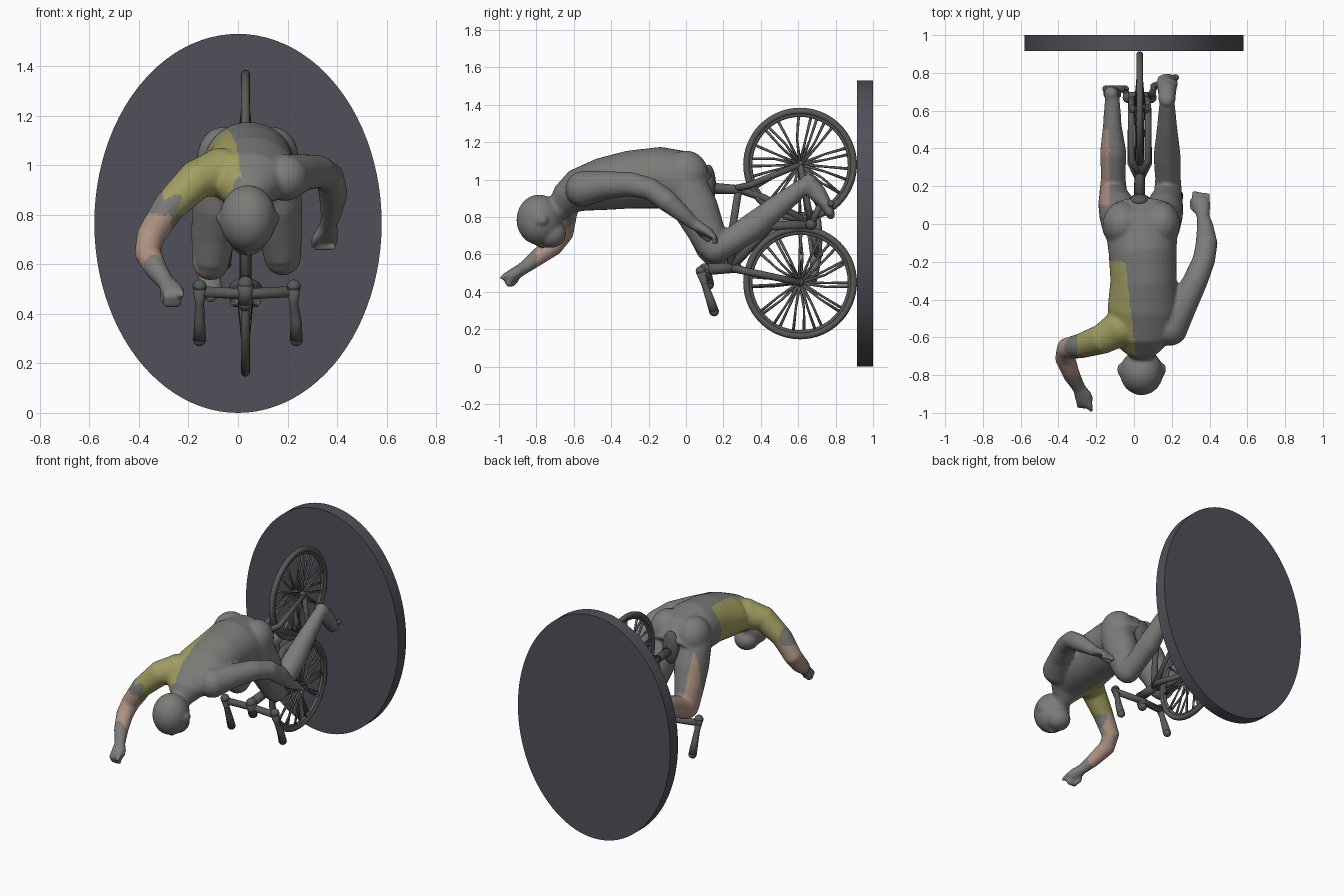
import bpy, bmesh, math, random
from mathutils import Vector, Matrix

if "Cube" in bpy.data.objects:
    bpy.data.objects.remove(bpy.data.objects["Cube"])

random.seed(4)
X0 = 0.03  # centre plane of the bicycle


def mat(name, col):
    m = bpy.data.materials.new(name)
    m.diffuse_color = (*col, 1)
    m.use_nodes = True
    m.node_tree.nodes["Principled BSDF"].inputs["Base Color"].default_value = m.diffuse_color
    return m


grey = mat("body_grey", (0.2, 0.2, 0.19))
yellow = mat("yellow_patch", (0.36, 0.34, 0.12))
skin = mat("skin_patch", (0.42, 0.29, 0.23))
dark = mat("bike_dark", (0.1, 0.1, 0.095))
slate = mat("disc_slate", (0.08, 0.083, 0.1))


def add_object(name, bm, material):
    me = bpy.data.meshes.new(name)
    bmesh.ops.recalc_face_normals(bm, faces=bm.faces)
    bm.to_mesh(me)
    bm.free()
    for p in me.polygons:
        p.use_smooth = True
    ob = bpy.data.objects.new(name, me)
    bpy.context.collection.objects.link(ob)
    me.materials.append(material)
    return ob


def loft(bm, stations, n=20):
    """Closed tube through (x, y, z, side radius, depth radius)."""
    pts = [Vector(s[:3]) for s in stations]
    rings = []
    for i, s in enumerate(stations):
        t = (pts[min(i + 1, len(pts) - 1)] - pts[max(i - 1, 0)]).normalized()
        ref = Vector((1, 0, 0)) if abs(t.x) < 0.93 else Vector((0, 1, 0))
        side = (ref - t * t.dot(ref)).normalized()
        up = t.cross(side)
        ra, rb = s[3], s[-1]
        rings.append([bm.verts.new(pts[i] + side * ra * math.cos(a) + up * rb * math.sin(a))
                      for a in (2 * math.pi * k / n for k in range(n))])
    for a, b in zip(rings, rings[1:]):
        for k in range(n):
            bm.faces.new((a[k], a[(k + 1) % n], b[(k + 1) % n], b[k]))
    bm.faces.new(rings[0][::-1])
    bm.faces.new(rings[-1])


def ball(bm, c, r):
    r = r if isinstance(r, tuple) else (r, r, r)
    m = Matrix.Translation(c) @ Matrix.Diagonal((*r, 1))
    bmesh.ops.create_uvsphere(bm, u_segments=24, v_segments=14, radius=1, matrix=m)


def limb(bm, stations):
    """Loft with rounded ends."""
    loft(bm, stations)
    for s in (stations[0], stations[-1]):
        ball(bm, s[:3], min(s[3], s[-1]))


# ---- Rider ----
bm = bmesh.new()
# torso, hips and neck
loft(bm, [(.04, -.74, .81, .06), (.04, -.68, .85, .07, .07), (.04, -.64, .895, .12, .09),
          (.04, -.58, .94, .17, .115), (.045, -.45, .975, .185, .14), (.05, -.3, 1.0, .175, .155),
          (.045, -.14, 1.01, .18, .165), (.04, -.01, .99, .195, .165), (.04, .06, .93, .19, .13)], 32)
for x in (-.06, .14):  # buttocks
    ball(bm, (x, .0, 1.03), (.105, .12, .125))
# head, jaw, nose, ears
ball(bm, (.04, -.785, .785), (.115, .122, .135))
ball(bm, (.04, -.72, .71), (.08, .08, .075))
ball(bm, (.04, -.77, .65), (.016, .03, .02))
for x in (-.075, .155):
    ball(bm, (x, -.77, .785), (.014, .035, .025))
# legs and feet
limb(bm, [(.135, -.01, 1.0, .11), (.155, .055, .84, .105, .12), (.17, .11, .72, .09, .1),
          (.18, .15, .63, .075, .085)])
limb(bm, [(.18, .15, .63, .075, .08), (.18, .24, .67, .068, .07), (.175, .36, .75, .072, .075),
          (.175, .5, .865, .055, .06), (.175, .63, .965, .042, .045)])
limb(bm, [(.175, .655, .99, .045, .04), (.175, .70, .93, .048, .05), (.175, .745, .87, .058, .035),
          (.175, .775, .81, .05, .024)])
limb(bm, [(-.06, -.01, 1.0, .11), (-.08, .055, .84, .105, .12), (-.1, .11, .72, .09, .1),
          (-.11, .15, .61, .075, .085)])
limb(bm, [(-.11, .15, .61, .075, .08), (-.11, .25, .65, .065, .07), (-.11, .38, .7, .07),
          (-.115, .52, .74, .05), (-.115, .66, .765, .04)])
limb(bm, [(-.12, .69, .78, .038, .035), (-.12, .69, .7, .042, .042), (-.115, .695, .58, .05, .03),
          (-.11, .68, .47, .045, .025)])
# resting arm
limb(bm, [(.19, -.55, .95, .095), (.26, -.43, .97, .075), (.325, -.3, .975, .066),
          (.37, -.19, .95, .06), (.385, -.1, .885, .058), (.375, 0, .8, .042), (.365, .04, .765, .034)])
limb(bm, [(.365, .04, .765, .034), (.36, .09, .735, .045, .028), (.355, .125, .715, .042, .026)])
for i, x in enumerate((.322, .344, .366, .388)):
    limb(bm, [(x, .11, .72, .016), (x, .155, .69, .015), (x - .005, .165 - .006 * i, .665, .013)])
limb(bm, [(.345, .06, .74, .02), (.31, .09, .70, .017), (.305, .12, .675, .014)])
# raised arm
limb(bm, [(-.07, -.55, .97, .1), (-.17, -.61, .94, .08), (-.28, -.645, .83, .066),
          (-.355, -.66, .71, .058), (-.365, -.71, .645, .054), (-.33, -.8, .58, .045),
          (-.29, -.87, .525, .034)])
limb(bm, [(-.29, -.87, .525, .034), (-.27, -.91, .5, .046, .034), (-.255, -.94, .48, .044, .034)])
for x in (-.292, -.27, -.248):
    limb(bm, [(x, -.93, .50, .017), (x + .005, -.965, .47, .017), (x + .005, -.945, .44, .016)])
limb(bm, [(-.24, -.93, .5, .017), (-.232, -.965, .49, .015), (-.228, -.985, .475, .013)])
limb(bm, [(-.29, -.9, .5, .02), (-.3, -.91, .46, .017), (-.28, -.93, .44, .015)])

raw = add_object("rider_raw", bm, grey)
rm = raw.modifiers.new("fuse", 'REMESH')
rm.mode = 'VOXEL'
rm.voxel_size = 0.01
sm = raw.modifiers.new("soften", 'SMOOTH')
sm.factor, sm.iterations = 0.5, 5
me = bpy.data.meshes.new_from_object(raw.evaluated_get(bpy.context.evaluated_depsgraph_get()))
bpy.data.objects.remove(raw)
rider = bpy.data.objects.new("rider", me)
bpy.context.collection.objects.link(rider)
me.materials.clear()
for m in (grey, yellow, skin):
    me.materials.append(m)
# colour patches on the raised-arm side
for p in me.polygons:
    c = p.center
    p.use_smooth = True
    if c.x < -.27 and -.8 < c.y < -.5 and c.z < .8:
        p.material_index = 2
    elif c.x < .0 - .12 * (c.y + .6) and c.x > -.3 and -.7 < c.y < -.2 and c.z > .8:
        p.material_index = 1
    elif c.x < -.13 and .1 < c.y < .5:
        p.material_index = 2


# ---- Bicycle ----
def tubes(name, paths):
    b = bmesh.new()
    for path in paths:
        limb(b, path)
    return add_object(name, b, dark)


def wheel(name, y, z):
    for part, R, r in (("tyre", .286, .018), ("rim", .266, .011)):
        bpy.ops.mesh.primitive_torus_add(major_radius=R, minor_radius=r, major_segments=72,
                                         minor_segments=12, location=(X0, y, z),
                                         rotation=(0, math.pi / 2, 0))
        ob = bpy.context.object
        ob.name = f"{name}_{part}"
        ob.data.materials.append(dark)
        bpy.ops.object.shade_smooth()
    b = bmesh.new()
    loft(b, [(X0 - .05, y, z, .022), (X0 + .05, y, z, .022)], 16)
    for i in range(26):  # uneven spokes
        a = 2 * math.pi * i / 26
        a2 = a + random.uniform(-.16, .16)
        s = .022 if i % 2 else -.022
        am = (a + a2) / 2 + random.uniform(-.05, .05)
        path = [(X0 + s * k, y + q * math.cos(g), z + q * math.sin(g), r)
                for k, q, g, r in ((1, .015, a, .009), (.6, .14, am, .006), (.1, .262, a2, .008))]
        loft(b, path, 8)
    add_object(name + "_spokes", b, dark)


wheel("rear_wheel", .61, 1.08)
wheel("front_wheel", .61, .45)

BB, HEAD = (X0, .67, .76), (X0, .24, .53)
tubes("frame", [
    [(X0, .12, .955, .03), (X0, .3, .945, .024), (X0, .42, .9, .02), (*BB, .022)],
    [(X0, .28, .94, .02), (X0, .25, .75, .02), (*HEAD, .022)],
    [(*HEAD, .024), (X0, .45, .75, .024), (*BB, .03)],
    [(X0, .12, .52, .03), (X0, .27, .53, .028)]])
tubes("fork_and_stays", [
    path for s in (-.045, .045) for path in (
        [(X0, .24, .53, .024), (X0 + s, .32, .51, .02), (X0 + s, .61, .45, .017)],
        [(X0, .26, .95, .02), (X0 + s, .34, .97, .018), (X0 + s, .61, 1.08, .016)],
        [(*BB, .02), (X0 + s, .655, .85, .016), (X0 + s, .61, 1.08, .016)])])
tubes("cranks_and_pedals", [
    [(X0 - .06, .67, .76, .03), (X0 + .06, .67, .76, .03)],
    [(X0 + .06, .67, .76, .02), (X0 + .075, .72, .87, .016)],
    [(X0 + .075, .73, .87, .018), (.22, .775, .87, .018)],
    [(X0 - .06, .67, .76, .02), (X0 - .075, .70, .6, .016)],
    [(X0 - .075, .715, .6, .018), (-.15, .715, .6, .018)]])
tubes("handlebar", [
    [(-.16, .09, .49, .022), (X0, .12, .48, .022), (.225, .09, .49, .022)],
    [(X0, .1, .52, .032), (X0, .12, .44, .03)]])
tubes("grips", [
    [(x, .08, .51, .028), (x, .1, .44, .018), (x + d, .125, .37, .022), (x + d, .15, .295, .026)]
    for x, d in ((-.155, 0), (.225, .01))])
b = bmesh.new()
ball(b, (X0, .12, .97), (.06, .04, .11))
add_object("saddle", b, dark)

# ---- Oval disc behind the wheels ----
bpy.ops.mesh.primitive_cylinder_add(vertices=96, radius=1, depth=.085, location=(0, .9575, .765),
                                    rotation=(math.pi / 2, 0, 0))
disc = bpy.context.object
disc.name = "backing_disc"
disc.scale = (.58, .765, 1)
disc.data.materials.append(slate)
bpy.ops.object.transform_apply(location=False, rotation=False, scale=True)
bpy.ops.object.shade_smooth_by_angle()
